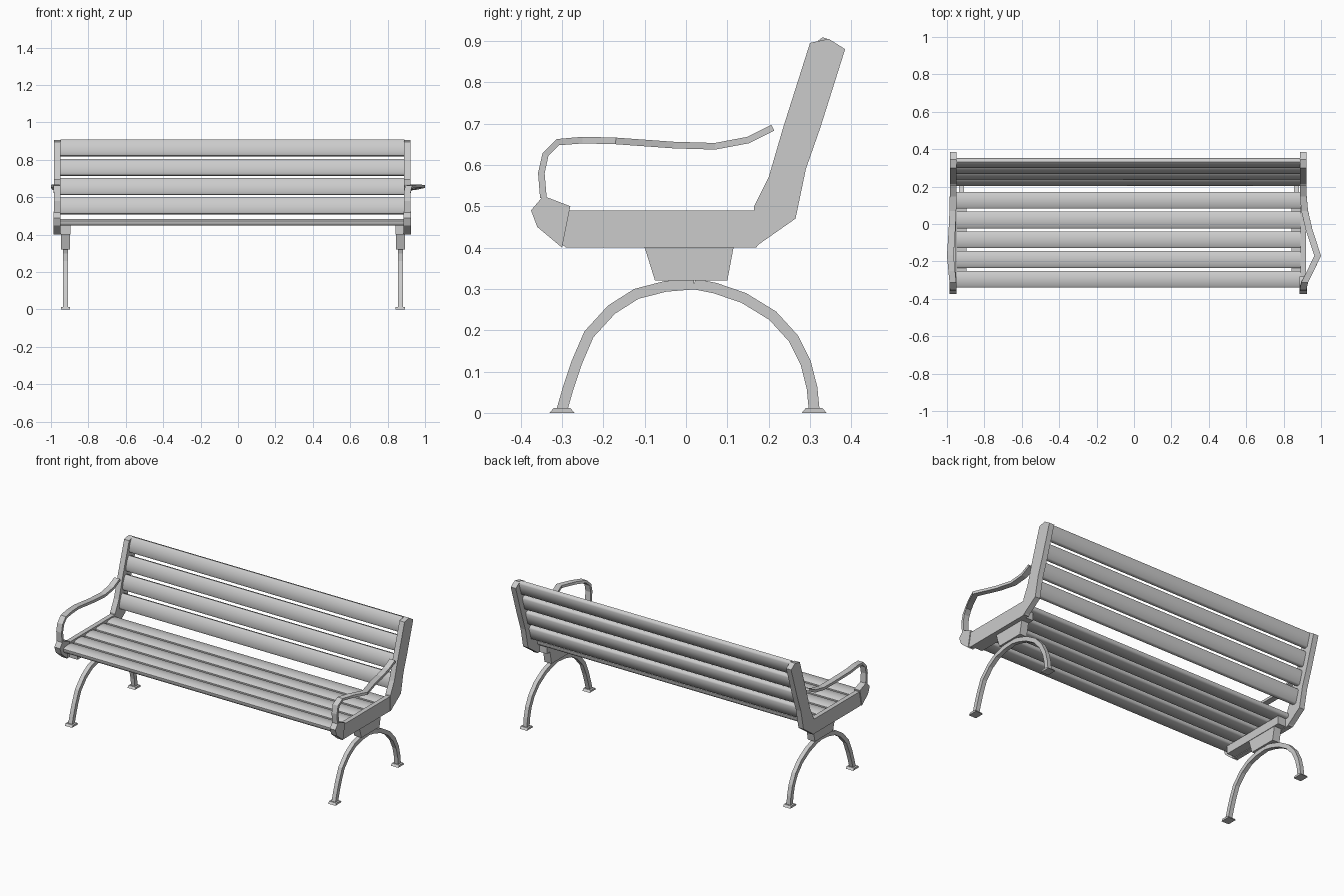
import bpy
import bmesh
import math
from mathutils import Vector, Matrix

cube = bpy.data.objects.get("Cube")
if cube:
    bpy.data.objects.remove(cube, do_unlink=True)

grey = bpy.data.materials.new("pale_grey")
grey.use_nodes = True
COLOUR = (0.6, 0.6, 0.6, 1)
grey.diffuse_color = COLOUR
grey.node_tree.nodes["Principled BSDF"].inputs["Base Color"].default_value = COLOUR


def finish(name, bm, smooth=False):
    bmesh.ops.recalc_face_normals(bm, faces=bm.faces)
    mesh = bpy.data.meshes.new(name)
    bm.to_mesh(mesh)
    bm.free()
    mesh.materials.append(grey)
    obj = bpy.data.objects.new(name, mesh)
    bpy.context.collection.objects.link(obj)
    if smooth:
        bpy.ops.object.select_all(action="DESELECT")
        obj.select_set(True)
        bpy.context.view_layer.objects.active = obj
        bpy.ops.object.shade_smooth_by_angle(angle=math.radians(50))
    return obj


def extrude_x(name, outline, x0, x1, smooth=False):
    """Extrude a (y, z) outline from x0 to x1."""
    bm = bmesh.new()
    face = bm.faces.new([bm.verts.new((x0, y, z)) for y, z in outline])
    new = bmesh.ops.extrude_face_region(bm, geom=[face])["geom"]
    bmesh.ops.translate(bm, vec=(x1 - x0, 0, 0),
                        verts=[g for g in new if isinstance(g, bmesh.types.BMVert)])
    return finish(name, bm, smooth)


def ribbon(name, path, width, thick):
    """Flat iron bar along (x, y, z) points, wide in x, thick in the y-z plane."""
    bm = bmesh.new()
    pts = [Vector(p) for p in path]
    rings = []
    for i, p in enumerate(pts):
        t = pts[min(i + 1, len(pts) - 1)] - pts[max(i - 1, 0)]
        n = Vector((0, -t.z, t.y)).normalized() * thick / 2
        w = Vector((width / 2, 0, 0))
        rings.append([bm.verts.new(p + o) for o in (n + w, n - w, -n - w, w - n)])
    for a, b in zip(rings, rings[1:]):
        for k in range(4):
            bm.faces.new((a[k], a[k - 1], b[k - 1], b[k]))
    bm.faces.new(rings[0])
    bm.faces.new(rings[-1])
    return finish(name, bm)


def slat(name, y, z, tilt):
    """Long board with a softly crowned section."""
    w, h = 0.045, 0.018
    section = [(-w, -h * 0.5), (-w * 0.8, -h), (w * 0.8, -h), (w, -h * 0.5),
               (w, h * 0.4), (w * 0.75, h * 0.85), (0, h), (-w * 0.75, h * 0.85), (-w, h * 0.4)]
    rot = Matrix.Rotation(tilt, 2)
    placed = [rot @ Vector(p) + Vector((y, z)) for p in section]
    extrude_x(name, placed, -0.95, 0.89, True)


# Seat and back boards
for i in range(5):
    slat(f"seat_slat_{i + 1}", -0.295 + i * 0.1055, 0.467, 0)
for i in range(4):
    slat(f"back_slat_{i + 1}", 0.228 + i * 0.032, 0.553 + i * 0.1035, math.radians(73))

# End frames
seat_rail = [(-0.37, 0.49), (-0.36, 0.45), (-0.29, 0.4), (0.17, 0.4), (0.2, 0.44), (0.17, 0.49)]
front_knuckle = [(-0.375, 0.49), (-0.36, 0.45), (-0.3, 0.4), (-0.28, 0.5), (-0.345, 0.525)]
back_rail = [(0.165, 0.4), (0.265, 0.47), (0.29, 0.59), (0.325, 0.69), (0.385, 0.88),
             (0.345, 0.905), (0.3, 0.895), (0.235, 0.69), (0.2, 0.57), (0.165, 0.5)]
bearer = [(-0.28, 0.4), (0.15, 0.4), (0.15, 0.45), (-0.28, 0.45)]
bracket = [(-0.075, 0.32), (0.1, 0.32), (0.115, 0.4), (-0.1, 0.4)]
front_leg = [(0.02, 0.312), (-0.05, 0.306), (-0.12, 0.288), (-0.18, 0.25), (-0.235, 0.19),
             (-0.265, 0.12), (-0.285, 0.06), (-0.3, 0.008)]
rear_leg = [(0.02, 0.312), (0.07, 0.302), (0.14, 0.278), (0.21, 0.235), (0.26, 0.18),
            (0.29, 0.12), (0.305, 0.06), (0.31, 0.008)]
# Arm points carry a share of the outward bow
arm = [(0.21, 0.69, 0), (0.15, 0.66, 0), (0.07, 0.645, 0.1), (-0.03, 0.648, 0.4),
       (-0.17, 0.658, 1), (-0.25, 0.66, 0.5), (-0.31, 0.655, 0.1), (-0.34, 0.625, 0),
       (-0.35, 0.58, 0), (-0.345, 0.52, 0)]

for side, s, rail_x, leg_x, bow in (("right", -1, -0.967, -0.922, 0.015),
                                    ("left", 1, 0.905, 0.868, 0.077)):
    def part(name, outline, x, half):
        extrude_x(f"{side}_{name}", outline, x - half, x + half)

    part("seat_rail", seat_rail, rail_x, 0.014)
    part("front_knuckle", front_knuckle, rail_x, 0.019)
    part("back_rail", back_rail, rail_x, 0.017)
    part("seat_bearer", bearer, leg_x, 0.027)
    part("leg_bracket", bracket, leg_x, 0.024)
    for name, path in (("front_leg", front_leg), ("rear_leg", rear_leg)):
        ribbon(f"{side}_{name}", [(leg_x, y, z) for y, z in path], 0.026, 0.026)
        fy = path[-1][0]
        part(name + "_foot", [(fy - 0.03, 0), (fy + 0.03, 0), (fy + 0.02, 0.012),
                              (fy - 0.02, 0.012)], leg_x, 0.025)
    ribbon(f"{side}_arm", [(rail_x + s * bow * b, y, z) for y, z, b in arm], 0.036, 0.016)
